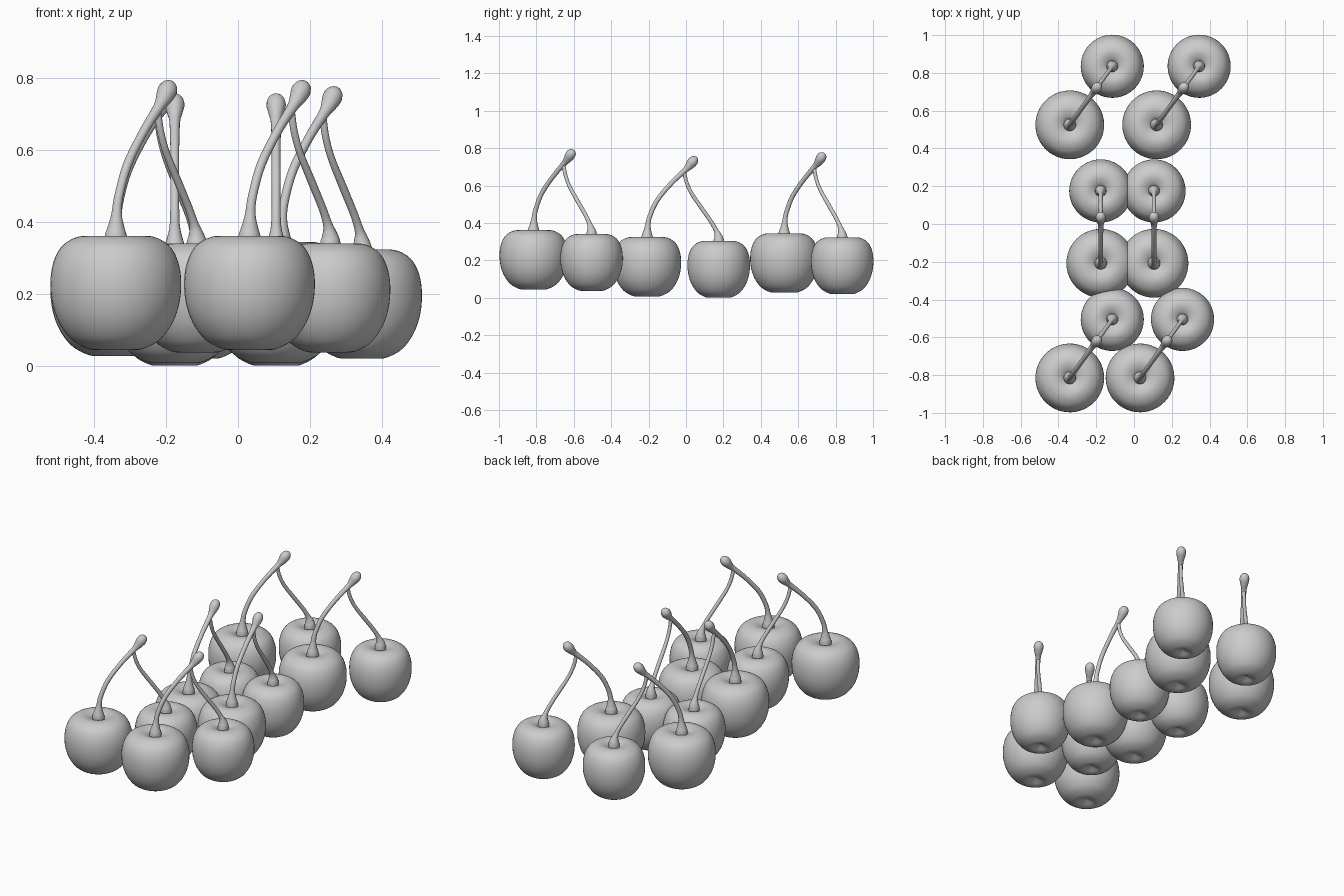
import bpy, bmesh, math
from mathutils import Vector

if "Cube" in bpy.data.objects:
    bpy.data.objects.remove(bpy.data.objects["Cube"])

# Fruit half-profile (radius, height): dimple below, round body, dimple on top
FRUIT = [(0, .020), (.022, .012), (.055, 0), (.085, .006), (.125, .030), (.158, .075),
         (.177, .130), (.182, .190), (.174, .243), (.153, .285), (.120, .309),
         (.085, .317), (.050, .309), (.025, .294), (0, .287)]

# Stems in the plane of a pair: (distance from big cherry, height, thickness)
BIG_STEM = [(0, .290, .034), (0, .325, .031), (.001, .348, .024), (.004, .385, .015),
            (.014, .435, .0125), (.055, .523, .0125), (.130, .613, .0125),
            (.200, .680, .015), (.222, .702, .021), (.240, .724, .027),
            (.253, .740, .024), (.261, .750, .014), (.264, .754, .003)]
SMALL_STEM = [(.383, .275, .031), (.383, .308, .028), (.380, .330, .021), (.370, .358, .013),
              (.345, .403, .011), (.295, .475, .011), (.240, .555, .010),
              (.212, .615, .010), (.198, .672, .010)]


def smooth_path(pts, steps):
    """Catmull-Rom curve through the given points."""
    p = [Vector(q) for q in pts]
    p = [2 * p[0] - p[1]] + p + [2 * p[-1] - p[-2]]
    out = []
    for i in range(1, len(p) - 2):
        a, b, c, d = p[i - 1:i + 3]
        for k in range(steps):
            t = k / steps
            out.append(.5 * (2 * b + (c - a) * t + (2 * a - 5 * b + 4 * c - d) * t * t
                             + (3 * b - a - 3 * c + d) * t ** 3))
    return out + [p[-2]]


def finish(name, bm):
    bmesh.ops.remove_doubles(bm, verts=bm.verts, dist=1e-5)
    bmesh.ops.recalc_face_normals(bm, faces=bm.faces)
    for f in bm.faces:
        f.smooth = True
    mesh = bpy.data.meshes.new(name)
    bm.to_mesh(mesh)
    bm.free()
    return mesh


def skin_rings(bm, rings):
    for r0, r1 in zip(rings, rings[1:]):
        n = len(r0)
        for j in range(n):
            bm.faces.new((r0[j], r0[(j + 1) % n], r1[(j + 1) % n], r1[j]))


def fruit_mesh(name, sr, sz, sides=48):
    bm = bmesh.new()
    rings = []
    for r, z in smooth_path(FRUIT, 4):
        rings.append([bm.verts.new((max(r, 0) * sr * math.cos(2 * math.pi * j / sides),
                                    max(r, 0) * sr * math.sin(2 * math.pi * j / sides), z * sz))
                      for j in range(sides)])
    skin_rings(bm, rings)
    return finish(name, bm)


def stem_mesh(name, pts, sides=16):
    bm = bmesh.new()
    path = smooth_path(pts, 5)
    rings = []
    for i, (u, z, r) in enumerate(path):
        a, b = path[max(i - 1, 0)], path[min(i + 1, len(path) - 1)]
        tangent = Vector((b[0] - a[0], 0, b[1] - a[1])).normalized()
        side = Vector((0, 1, 0))
        normal = tangent.cross(side)
        rings.append([bm.verts.new(Vector((u, 0, z))
                      + r * (math.cos(2 * math.pi * j / sides) * side
                             + math.sin(2 * math.pi * j / sides) * normal))
                      for j in range(sides)])
    skin_rings(bm, rings)
    bm.faces.new(rings[0])
    bm.faces.new(rings[-1])
    return finish(name, bm)


# Shared part meshes: (name, mesh, offset along the pair, lift)
PARTS = [("big_cherry", fruit_mesh("big_cherry", 1, 1), 0, .008),
         ("small_cherry", fruit_mesh("small_cherry", .918, .955), .383, .001),
         ("big_stem", stem_mesh("big_stem", BIG_STEM), 0, 0),
         ("small_stem", stem_mesh("small_stem", SMALL_STEM), 0, 0)]

# Six pairs: position of the big cherry, lift and heading
SLANT = math.atan2(.31, .225)
PAIRS = [(-.34, .525, .020, SLANT), (.12, .525, .020, SLANT),
         (-.176, -.208, 0, math.pi / 2), (.106, -.208, 0, math.pi / 2),
         (-.34, -.815, .037, SLANT), (.032, -.815, .037, SLANT)]

for i, (x, y, z, angle) in enumerate(PAIRS, 1):
    for name, mesh, along, lift in PARTS:
        ob = bpy.data.objects.new(f"{name}_{i}", mesh)
        ob.location = (x + along * math.cos(angle), y + along * math.sin(angle), z + lift)
        ob.rotation_euler.z = angle
        bpy.context.collection.objects.link(ob)
